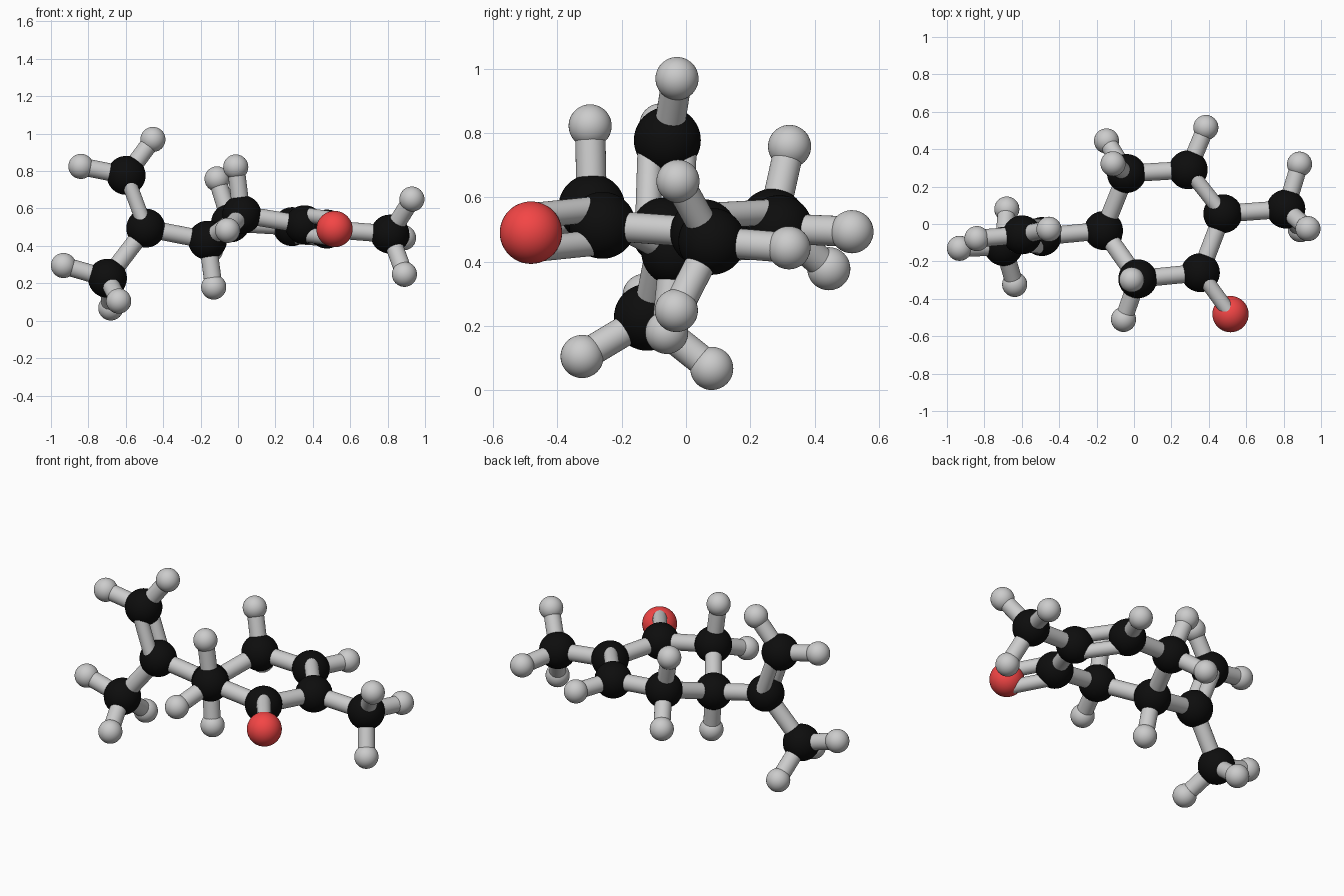
import bpy
from mathutils import Vector

if "Cube" in bpy.data.objects:
    bpy.data.objects.remove(bpy.data.objects["Cube"])


def material(name, rgb):
    m = bpy.data.materials.new(name)
    m.diffuse_color = (*rgb, 1)
    m.use_nodes = True
    m.node_tree.nodes["Principled BSDF"].inputs["Base Color"].default_value = m.diffuse_color
    return m


BLACK = material("black", (0.004, 0.004, 0.004))
RED = material("red", (0.9, 0.06, 0.06))

# Carbon and oxygen centres
heavy = {
    "ring_1": (-0.163, -0.035, 0.43), "ring_2": (-0.04, 0.27, 0.523),
    "ring_3": (0.29, 0.29, 0.503), "ring_4": (0.475, 0.055, 0.49),
    "ring_5": (0.355, -0.26, 0.513), "ring_6": (0.02, -0.293, 0.568),
    "methyl": (0.812, 0.08, 0.463), "branch": (-0.493, -0.067, 0.495),
    "branch_top": (-0.598, -0.058, 0.777), "branch_low": (-0.698, -0.12, 0.227),
    "oxygen": (0.516, -0.482, 0.49),
}
# Hydrogen centres grouped by the carbon they hang from
hydrogens = {
    "ring_1": [(-0.13, -0.06, 0.18)],
    "ring_2": [(-0.112, 0.322, 0.758), (-0.147, 0.444, 0.378)],
    "ring_3": [(0.384, 0.516, 0.493)],
    "ring_6": [(-0.012, -0.298, 0.822), (-0.056, -0.51, 0.483)],
    "methyl": [(0.885, 0.32, 0.443), (0.89, -0.03, 0.248), (0.93, -0.025, 0.65)],
    "branch_top": [(-0.455, -0.028, 0.969), (-0.84, -0.078, 0.825)],
    "branch_low": [(-0.933, -0.13, 0.295), (-0.68, 0.08, 0.068), (-0.638, -0.323, 0.105)],
}
singles = [("ring_1", "ring_2"), ("ring_2", "ring_3"), ("ring_4", "ring_5"),
           ("ring_5", "ring_6"), ("ring_6", "ring_1"), ("ring_1", "branch"),
           ("branch", "branch_low"), ("ring_4", "methyl")]
# Double bonds with the direction in which the two rods are spread
doubles = [("ring_3", "ring_4", (0, 0, 1)), ("ring_5", "oxygen", (0, 0, 1)),
           ("branch", "branch_top", (0, 1, 0))]


def ball(name, centre, radius, mat=None):
    bpy.ops.mesh.primitive_uv_sphere_add(segments=40, ring_count=24, radius=radius, location=centre)
    finish(name, mat)


def rod(name, a, b, radius=0.047):
    a, b = Vector(a), Vector(b)
    d = b - a
    bpy.ops.mesh.primitive_cylinder_add(vertices=32, radius=radius, depth=d.length,
                                        location=(a + b) / 2,
                                        rotation=d.to_track_quat('Z', 'Y').to_euler())
    finish(name)


def finish(name, mat=None):
    o = bpy.context.object
    o.name = name
    if mat:
        o.data.materials.append(mat)
    bpy.ops.object.shade_smooth_by_angle()


# Carbon and oxygen balls
for name, p in heavy.items():
    if name == "oxygen":
        ball("oxygen_ball", p, 0.097, RED)
    else:
        ball(name + "_carbon", p, 0.104, BLACK)

# Hydrogen balls and their rods
for parent, points in hydrogens.items():
    for p in points:
        ball(parent + "_hydrogen", p, 0.067)
        rod(parent + "_hydrogen_bond", heavy[parent], p)

# Single bonds
for a, b in singles:
    rod(a + "_to_" + b + "_bond", heavy[a], heavy[b])

# Double bonds as paired rods
for a, b, spread in doubles:
    pa, pb = Vector(heavy[a]), Vector(heavy[b])
    d = (pb - pa).normalized()
    s = Vector(spread)
    s = (s - d * s.dot(d)).normalized() * 0.052
    for k in (-1, 1):
        rod(a + "_to_" + b + "_double_bond", pa + s * k, pb + s * k, 0.04)
